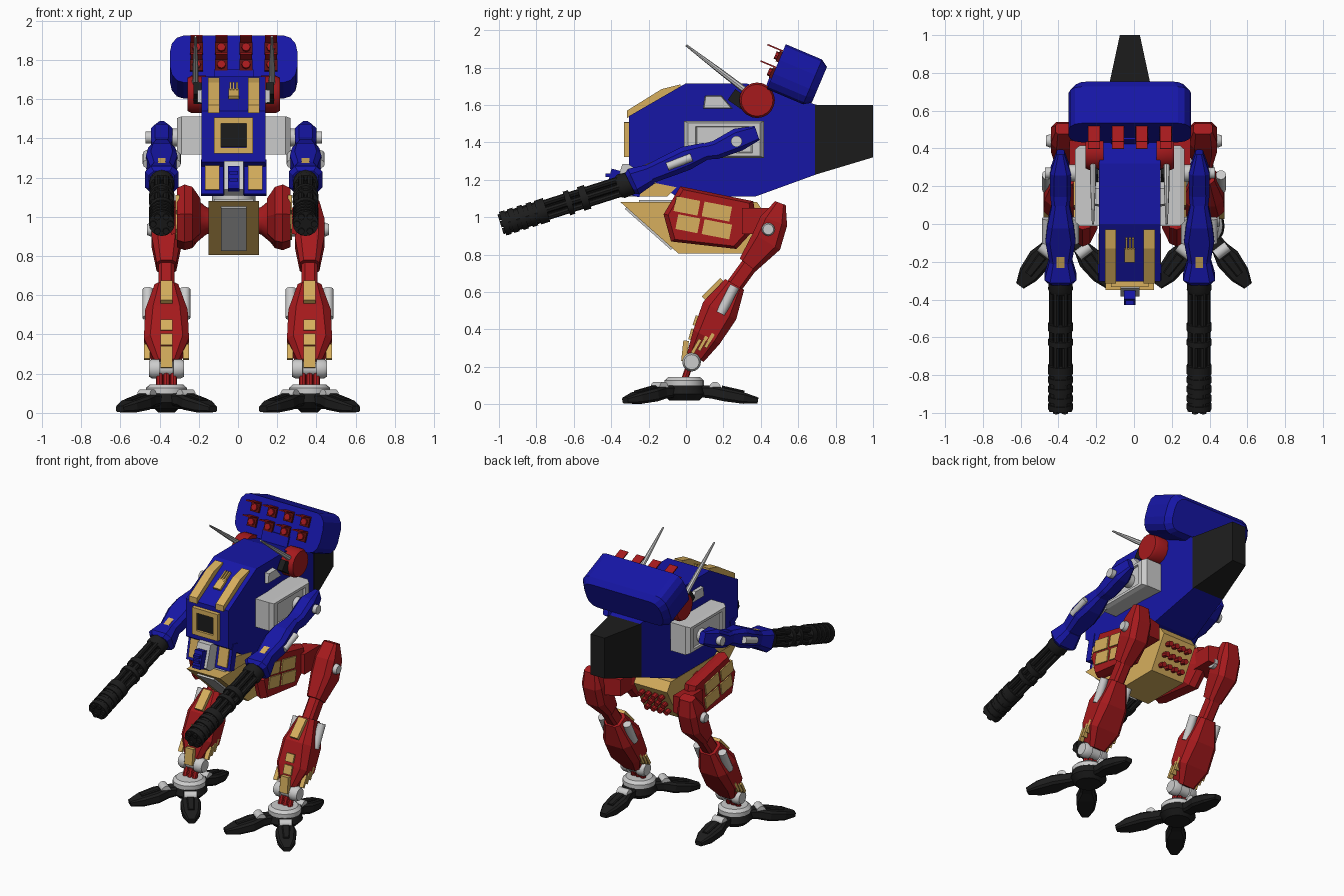
import bpy, bmesh
from math import sin, cos, pi, radians
from mathutils import Vector, Matrix

if "Cube" in bpy.data.objects:
    bpy.data.objects.remove(bpy.data.objects["Cube"])

def mat(name, c):
    m = bpy.data.materials.new(name)
    m.diffuse_color = (*c, 1)
    m.use_nodes = True
    m.node_tree.nodes["Principled BSDF"].inputs["Base Color"].default_value = m.diffuse_color
    return m
BLUE = mat("blue", (0.008, 0.008, 0.38))
RED = mat("red", (0.38, 0.01, 0.012))
DRED = mat("dark_red", (0.1, 0.005, 0.005))
GOLD = mat("gold", (0.68, 0.43, 0.11))
BLACK = mat("black", (0.012, 0.012, 0.012))
GREY = None
CX = -0.022      # torso sits slightly off centre
LEG = 0.365

def loft(name, rings, m, smooth=False):
    bm = bmesh.new()
    vs = [[bm.verts.new(p) for p in r] for r in rings]
    n = len(rings[0])
    for a, b in zip(vs, vs[1:]):
        for i in range(n):
            bm.faces.new((a[i], a[(i + 1) % n], b[(i + 1) % n], b[i]))
    bm.faces.new(vs[0][::-1])
    bm.faces.new(vs[-1])
    bmesh.ops.recalc_face_normals(bm, faces=bm.faces)
    me = bpy.data.meshes.new(name)
    bm.to_mesh(me)
    bm.free()
    if smooth:
        me.shade_smooth()
        me.set_sharp_from_angle(angle=0.6)
    if m:
        me.materials.append(m)
    ob = bpy.data.objects.new(name, me)
    bpy.context.collection.objects.link(ob)
    return ob

def slab(name, prof, stations, m):
    """side profile (y,z) repeated at (x, scale) stations"""
    cy = sum(p[0] for p in prof) / len(prof)
    cz = sum(p[1] for p in prof) / len(prof)
    return loft(name, [[(x, cy + (y - cy) * s, cz + (z - cz) * s) for y, z in prof]
                       for x, s in stations], m)

def limb(name, x, st, m, M=Matrix()):
    """chamfered box section swept through (y, z, half width, half depth)"""
    rings = []
    for i, (y, z, w, d) in enumerate(st):
        a, b = st[max(i - 1, 0)], st[min(i + 1, len(st) - 1)]
        t = Vector((b[0] - a[0], b[1] - a[1])).normalized()
        c = 0.4 * min(w, d)
        sec = [(w, c - d), (w, d - c), (w - c, d), (c - w, d), (-w, d - c), (-w, c - d), (c - w, -d), (w - c, -d)]
        rings.append([M @ Vector((x + u, y - t.y * v, z + t.x * v)) for u, v in sec])
    return loft(name, rings, m)

def rod(name, p, q, prof, m=GREY, n=16):
    """turned part from p to q, prof = (fraction, radius)"""
    p, q = Vector(p), Vector(q)
    R = (q - p).to_track_quat('Z', 'Y')
    return loft(name, [[p + (q - p) * t + R @ Vector((r * cos(2 * pi * i / n), r * sin(2 * pi * i / n), 0))
                        for i in range(n)] for t, r in prof], m, n > 8)

def cyl(name, p, q, r, m=GREY, n=16):
    return rod(name, p, q, [(0, r), (1, r)], m, n)

def box(name, c, size, m=GREY, rx=0):
    R = Matrix.Rotation(radians(rx), 3, 'X')
    h = Vector(size) / 2
    return loft(name, [[Vector(c) + R @ Vector((a * h.x, b * h.y, k * h.z))
                        for a, b in ((-1, -1), (1, -1), (1, 1), (-1, 1))] for k in (-1, 1)], m)

# torso hull, narrowing to the rear
hull = slab("torso_hull", [(-.305, 1.54), (0, 1.716), (.32, 1.716), (.70, 1.60), (.70, 1.23), (.37, 1.11), (-.05, 1.11), (-.305, 1.28)],
            [(CX - .163, 1), (CX + .163, 1)], BLUE)
for v in hull.data.vertices:
    if v.co.y > .6:
        v.co.x = CX + (v.co.x - CX) * .72
loft("tail_block", [[(CX + a * w, y, z) for a, z in ((-1, lo), (1, lo), (1, 1.6), (-1, 1.6))]
                    for y, w, lo in ((.69, .12, 1.227), (1.0, .053, 1.32))], BLACK)

# nose window, roof strips and crest
box("window_glass", (CX, -.308, 1.415), (.13, .02, .12), BLACK)
for s in (-1, 1):
    box("window_frame_side", (CX + s * .082, -.315, 1.415), (.035, .035, .185), GOLD)
    box("window_frame_bar", (CX, -.315, 1.415 + s * .077), (.15, .035, .032), GOLD)
    slab("roof_strip", [(-.315, 1.53), (-.315, 1.57), (-.13, 1.685), (-.03, 1.71), (-.03, 1.69)],
         [(CX + s * .072, 1), (CX + s * .132, 1)], GOLD)
    box("chin_side_panel", (CX + s * .11, -.275, 1.2), (.075, .03, .13), GOLD, -12)
    box("chin_cheek", (CX + s * .11, -.255, 1.2), (.115, .05, .18), BLUE, -12)
    slab("chin_floor", [(-.25, 1.11), (-.1, 1.11), (-.05, 1.16), (-.25, 1.2)],
         [(CX + s * .06, 1), (CX + s * .165, 1)], GOLD)
box("crest_base", (CX, -.165, 1.627), (.055, .08, .02), GOLD, 30)
for i in (-1, 0, 1):
    box("crest_bar", (CX + i * .017, -.11, 1.66), (.01, .08, .02), GOLD, 30)
slab("chin_block", [(-.34, 1.285), (-.25, 1.285), (-.1, 1.11), (-.35, 1.11), (-.385, 1.14)],
     [(CX - .05, 1), (CX + .05, 1)], GREY)
box("chin_sensor", (CX, -.37, 1.19), (.06, .09, .12), BLUE, -15)
for i in range(3):
    box("chin_sensor_rib", (CX, -.405, 1.155 + i * .035), (.045, .05, .018), BLUE)

# pelvis and waist
slab("pelvis", [(-.35, 1.08), (.38, 1.08), (.42, 1.02), (.3, .805), (-.04, .805)],
     [(CX - .128, 1), (CX + .128, 1)], GOLD)
box("pelvis_front_plate", (CX, -.197, .942), (.13, .33, .02), GREY, -41.6)
box("pelvis_deck", (CX, .0, 1.083), (.2, .5, .015))
cyl("waist_joint", (CX, .12, 1.05), (CX, .12, 1.13), .11)
for i in range(4):
    for j in range(3):
        y, z = .395 - j * .035, .975 - j * .06
        cyl("pelvis_nub", (CX - .075 + i * .05, y - .02, z), (CX - .075 + i * .05, y + .035, z - .015), .018, RED, 8)

# launcher pod
b, u = Vector((0, cos(.4), -sin(.4))), Vector((0, sin(.4), cos(.4)))
front = Vector((CX, .483, 1.805))
outline = []
for k, (sx, sz) in enumerate(((1, 1), (-1, 1), (-1, -1), (1, -1))):
    for i in range(4):
        a = pi / 2 * (k + i / 3)
        outline.append((sx * .255 + .07 * cos(a), sz * .04 + .09 * sin(a)))
loft("launcher_pod", [[front + b * d + u * z * s + Vector((x * (s * .5 + .5), 0, 0)) for x, z in outline]
                      for d, s in ((0, 1), (.21, 1), (.25, .8))], BLUE)
for x in (-.19, -.063, .063, .19):
    for h in (.055, -.04):
        p = front + Vector((x, 0, 0)) + u * h
        box("launch_tube", p, (.065, .03, .06), DRED, -23)
        box("tube_lid", p + u * .035 - b * .045, (.062, .09, .008), RED, -23)
        cyl("tube_core", p, p - b * .03, .022, RED, 8)
box("launcher_mount", (CX, .52, 1.66), (.2, .2, .12), BLUE, -20)

def hexa(cx, cz, hy, hz):
    return [(cx - hy, cz - hz), (cx + hy, cz - hz), (cx + hy, cz + hz), (cx - hy, cz + hz)]

for s in (-1, 1):
    X = lambda d: CX + s * d
    # side boxes, vents, drums and aerials
    slab("side_box", hexa(.203, 1.415, .213, .098),
         [(X(.15), 1), (X(.265), 1), (X(.29), .9), (X(.29), .72), (X(.278), .68)], GREY)
    slab("side_vent", [(.09, 1.58), (.25, 1.58), (.19, 1.65), (.1, 1.65)], [(X(.15), 1), (X(.185), .9)], GREY)
    rod("shoulder_drum", (X(.14), .38, 1.625), (X(.235), .38, 1.625), [(0, .095), (.8, .095), (1, .085)], RED, 20)
    rod("aerial", (X(.195), .36, 1.645), (X(.195), 0, 1.92), [(0, .018), (.5, .014), (1, .006)], GREY, 8)
    box("aerial_base", (X(.185), .28, 1.63), (.04, .09, .07), BLACK, -35)

    # arm
    ax = X(.367)
    rod("shoulder_pin", (X(.28), .27, 1.405), (X(.45), .27, 1.405), [(0, .045), (.35, .045), (.36, .03), (1, .03)])
    limb("upper_arm", ax, [(.38, 1.45, .02, .04), (.28, 1.415, .055, .062), (.16, 1.36, .055, .05), (.07, 1.345, .045, .04)], BLUE)
    limb("forearm", ax, [(.11, 1.355, .045, .045), (.0, 1.315, .07, .065), (-.08, 1.28, .08, .06), (-.22, 1.22, .055, .05)], BLUE)
    limb("gun_cuff", ax, [(-.19, 1.23, .06, .055), (-.28, 1.19, .085, .075), (-.3, 1.18, .065, .06)], BLUE)
    for e in (-1, 1):
        cyl("arm_piston", (ax + e * .075, .03, 1.32), (ax + e * .075, -.1, 1.27), .022)
    for y, z in ((-.06, 1.338), (-.2, 1.278)):
        box("arm_badge", (ax, y, z), (.04, .08, .02), GOLD, 22)

    # rotary gun
    g0, g1 = Vector((ax, -.27, 1.19)), Vector((ax, -.98, .965))
    d = (g1 - g0).normalized()
    side, up = Vector((1, 0, 0)), d.cross(Vector((1, 0, 0)))
    cyl("gun_core", g0, g1, .028, BLACK, 8)
    for i in range(6):
        o = side * .044 * cos(i * pi / 3) + up * .044 * sin(i * pi / 3)
        cyl("gun_barrel", g0 + o, g1 + o + d * .012, .017, BLACK, 8)
    rod("gun_breech", g0, g0 + d * .1, [(0, .06), (.8, .066), (1, .055)], BLACK)
    for t, w in ((.36, .04), (.48, .03), (.67, .05), (.76, .03), (.83, .03), (.9, .03), (.96, .03)):
        cyl("gun_band", g0.lerp(g1, t), g0.lerp(g1, t) + d * w, .066, BLACK)
    cyl("gun_sleeve", g0.lerp(g1, .67), g1, .059, BLACK)

    # hip pod with windows
    slab("hip_pod", [(-.12, 1.015), (-.03, 1.165), (.36, 1.085), (.38, .95), (.27, .83), (-.08, .87)],
         [(X(.17), .6), (X(.21), .93), (X(.25), 1), (X(.29), .9)], RED)
    for y, z, l in ((.005, 1.06, .13), (.165, 1.03, .15), (.01, .965, .12), (.165, .935, .15)):
        box("hip_window", (X(.287), y, z), (.022, l, .08), GOLD, -11)
    rod("hip_axle", (X(.1), .1, .98), (X(.2), .1, .98), [(0, .06), (.4, .07), (1, .12)], RED, 12)
    slab("hip_link", hexa(.39, .98, .09, .07), [(X(.2), .8), (X(.32), 1)], RED)

    # leg
    L = s * LEG
    limb("thigh", L, [(.505, 1.075, .05, .03), (.47, .98, .075, .075), (.43, .87, .075, .085), (.33, .745, .05, .055)], RED)
    rod("thigh_pivot", (L - s * .1, .44, .935), (L + s * .1, .44, .935), [(0, .035), (.1, .035), (.9, .035), (1, .028)])
    limb("knee_link", L, [(.38, .80, .04, .045), (.22, .58, .04, .045)], RED)
    limb("shin", L, [(.26, .64, .06, .058), (.18, .5, .108, .10), (.11, .36, .115, .08), (.05, .25, .06, .05)], RED)
    for e in (-1, 1):
        cyl("shin_cylinder", (L + e * .095, .26, .63), (L + e * .095, .185, .485), .027)
        for i in range(3):
            box("shin_slat", (L + e * .1, .055 + i * .035, .31 + i * .015), (.03, .018, .085), GOLD, -30)
    for y, z, h, a in ((.145, .615, .14, -45), (.058, .445, .055, -19), (.035, .372, .06, -16), (-.005, .285, .11, -6)):
        box("shin_panel", (L, y, z), (.06, .03, h), GOLD, a)
    rod("ankle", (L - .09, .03, .225), (L + .09, .03, .225), [(0, .04), (.1, .05), (.3, .05), (.31, .038), (.69, .038), (.7, .05), (.9, .05), (1, .04)])
    for e in (-1, 0, 1):
        cyl("ankle_strut", (L + e * .035, .03, .24), (L + e * .035, -.015, .11), .018, RED, 8)

    # foot with three toes
    rod("ankle_ring", (L, -.01, .1), (L, -.01, .145), [(0, .105), (.6, .105), (1, .085)], GREY, 20)
    rod("foot_base", (L, -.01, .02), (L, -.01, .105), [(0, .08), (.4, .115), (1, .1)], BLACK, 20)
    for a in (0, 143, 217):
        M = Matrix.Translation((L, -.01, 0)) @ Matrix.Rotation(radians(a), 4, 'Z')
        limb("toe", 0, [(.07, .07, .04, .03), (.15, .065, .045, .035), (.22, .05, .065, .035), (.32, .032, .055, .03), (.395, .02, .025, .016)], BLACK, M)
        limb("toe_ridge", 0, [(.2, .085, .025, .015), (.32, .058, .02, .015)], BLACK, M)
        cyl("toe_joint", M @ Vector((-.04, .165, .09)), M @ Vector((.04, .165, .09)), .03)
